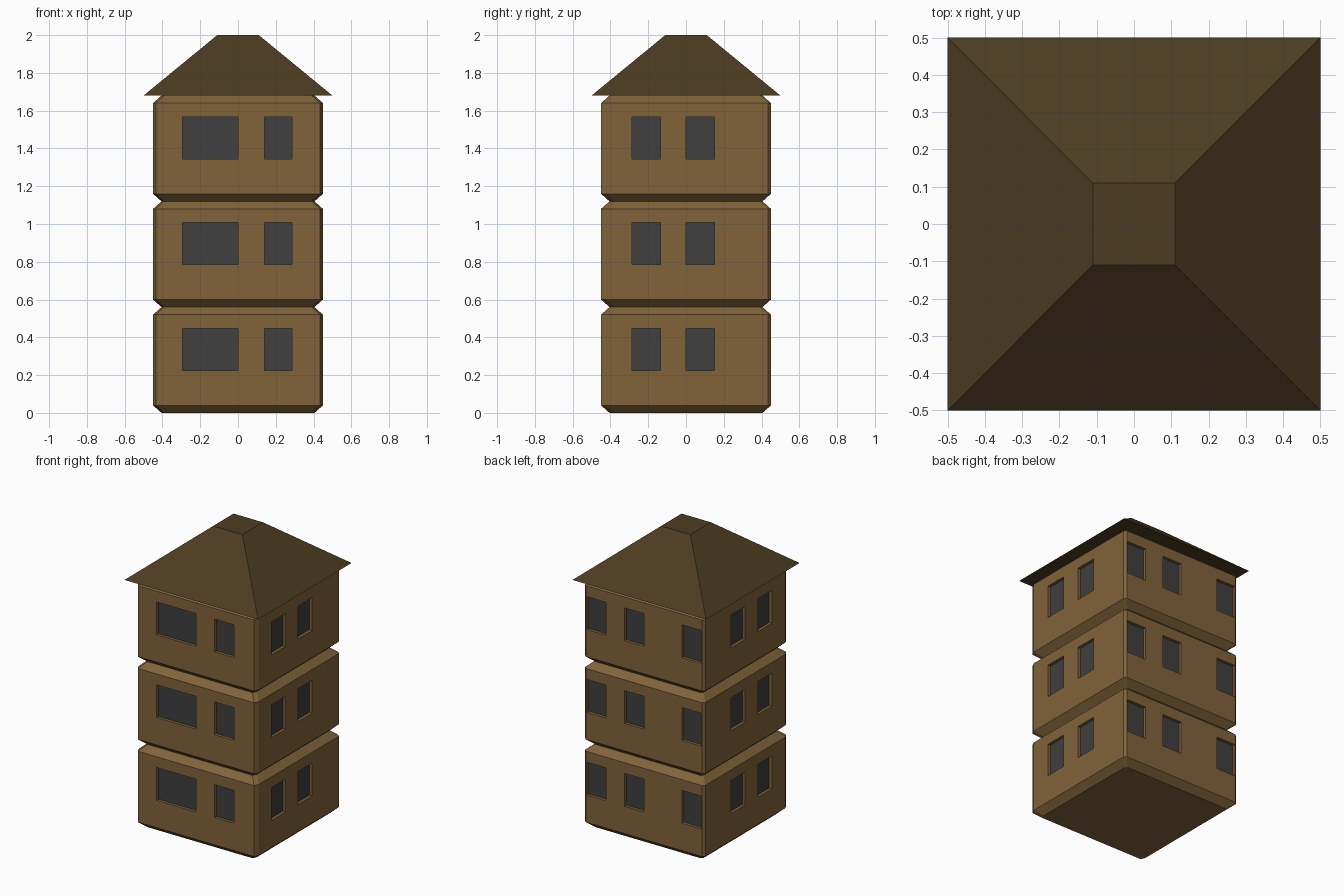
import bpy, bmesh
from mathutils import Vector

if "Cube" in bpy.data.objects:
    bpy.data.objects.remove(bpy.data.objects["Cube"])

H = 0.56            # storey height
W = 0.45            # wall half width
Z0, Z1 = 0.225, 0.447   # window sill and head
RECESS = 0.025


def material(name, rgb):
    m = bpy.data.materials.new(name)
    m.diffuse_color = (*rgb, 1)
    m.use_nodes = True
    m.node_tree.nodes["Principled BSDF"].inputs["Base Color"].default_value = m.diffuse_color
    return m


wall_mat = material("wall_brown", (0.22, 0.125, 0.043))
roof_mat = material("roof_brown", (0.075, 0.045, 0.016))
glass_mat = material("window_grey", (0.05, 0.05, 0.05))


def make_object(name, bm, mat):
    bmesh.ops.recalc_face_normals(bm, faces=bm.faces)
    me = bpy.data.meshes.new(name)
    bm.to_mesh(me)
    bm.free()
    me.materials.append(mat)
    ob = bpy.data.objects.new(name, me)
    bpy.context.collection.objects.link(ob)
    return ob


def loft(name, rings, mat):
    # closed solid through matching rings of points
    bm = bmesh.new()
    loops = [[bm.verts.new(p) for p in ring] for ring in rings]
    for a, b in zip(loops, loops[1:]):
        for i in range(len(a)):
            j = (i + 1) % len(a)
            bm.faces.new((a[i], a[j], b[j], b[i]))
    bm.faces.new(loops[0][::-1])
    bm.faces.new(loops[-1])
    return make_object(name, bm, mat)


def add_box(bm, lo, hi):
    lo, hi = Vector(lo), Vector(hi)
    verts = bmesh.ops.create_cube(bm, size=1)["verts"]
    for v in verts:
        v.co = (lo + hi) / 2 + v.co * (hi - lo)


# Window spans along each wall: (axis, side, spans)
walls = [
    (1, -1, [(-0.295, 0.0), (0.14, 0.285)]),
    (1, 1, [(-0.43, -0.285), (0.0, 0.145), (0.285, 0.43)]),
    (0, 1, [(-0.285, -0.135), (0.0, 0.15)]),
    (0, -1, [(-0.275, -0.125), (0.01, 0.16)]),
]


def window_boxes(inner, outer):
    # boxes at every window, between two distances from the centre
    bm = bmesh.new()
    for axis, side, spans in walls:
        d0, d1 = sorted((side * inner, side * outer))
        for a, b in spans:
            if axis == 1:
                add_box(bm, (a, d0, Z0), (b, d1, Z1))
            else:
                add_box(bm, (d0, a, Z0), (d1, b, Z1))
    return bm


# Storey body: chamfered block tapering at foot and head
cx, cf, cb = 0.015, 0.03, 0.015
half = [(W - cx, -W), (W, -W + cf), (W, W - cb), (W - cx, W)]
outline = half + [(-x, y) for x, y in reversed(half)]
levels = [(0, 0.9), (0.04, 1), (H - 0.04, 1), (H, 0.9)]
storey = loft("storey_1", [[(x * s, y * s, z) for x, y in outline]
                           for z, s in levels], wall_mat)

# Cut the window recesses
cutter = make_object("window_cutter", window_boxes(W - RECESS, W + 0.1), wall_mat)
cutter.hide_render = True
mod = storey.modifiers.new("recesses", "BOOLEAN")
mod.operation = "DIFFERENCE"
mod.solver = "EXACT"
mod.object = cutter
bpy.context.view_layer.objects.active = storey
bpy.ops.object.modifier_apply(modifier=mod.name)
bpy.data.objects.remove(cutter)

# Window panes set into the recesses
panes = make_object("windows_1", window_boxes(W - RECESS - 0.005, W - RECESS + 0.005), glass_mat)

# Repeat the storey upwards
for n in (1, 2):
    for src, name in ((storey, "storey"), (panes, "windows")):
        ob = src.copy()
        ob.name = f"{name}_{n + 1}"
        ob.location.z = n * H
        bpy.context.collection.objects.link(ob)

# Hipped roof with a flat top
loft("roof", [[(x * r, y * r, z) for x, y in ((-1, -1), (1, -1), (1, 1), (-1, 1))]
              for r, z in ((0.5, 3 * H), (0.11, 2.0))], roof_mat)
